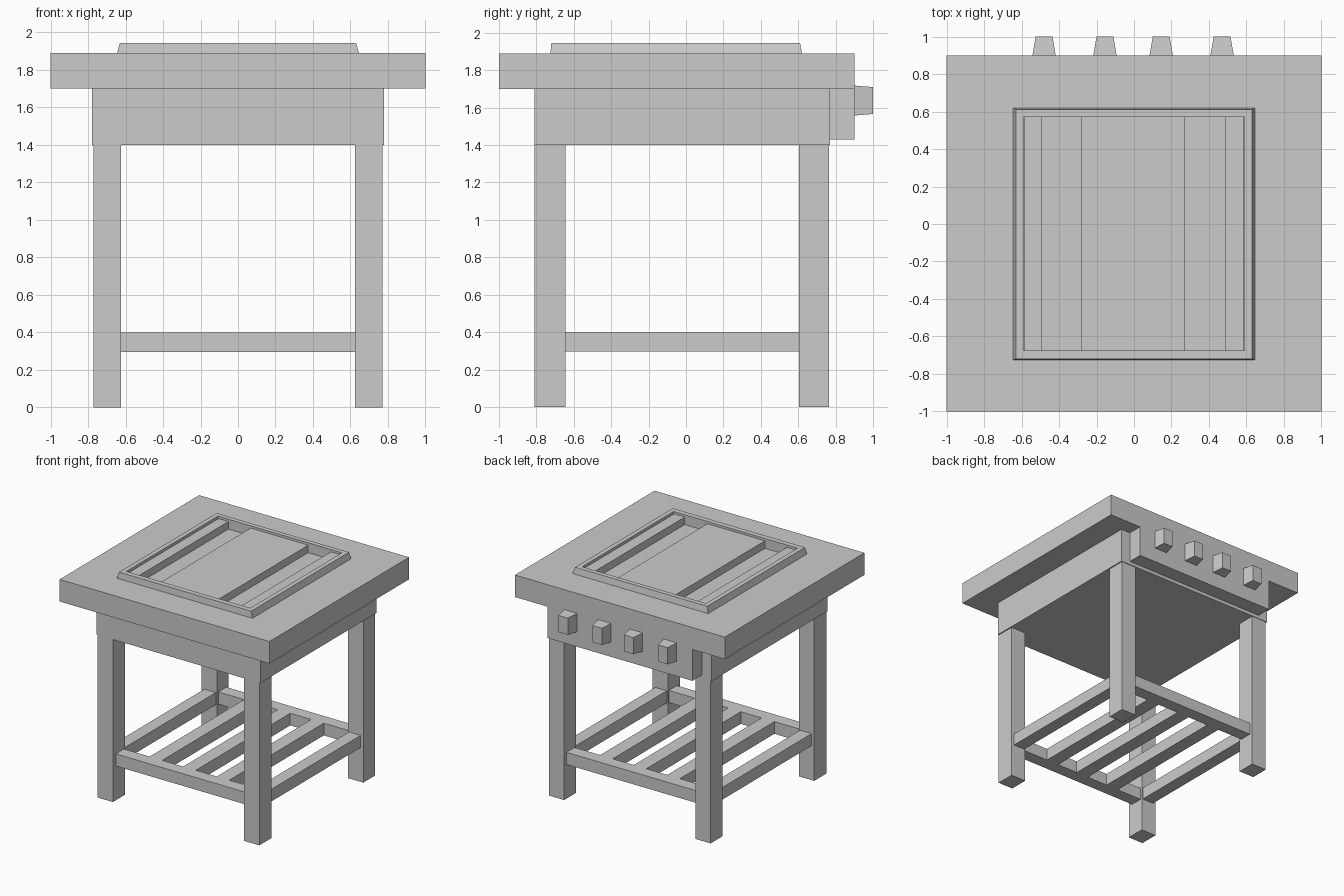
import bpy, bmesh

if "Cube" in bpy.data.objects:
    bpy.data.objects.remove(bpy.data.objects["Cube"])


def loft(name, sections):
    """Closed shell through rectangular sections (x0, x1, y0, y1, z)."""
    bm = bmesh.new()
    rings = []
    for x0, x1, y0, y1, z in sections:
        rings.append([bm.verts.new(p) for p in
                      ((x0, y0, z), (x1, y0, z), (x1, y1, z), (x0, y1, z))])
    for a, b in zip(rings, rings[1:]):
        for i in range(4):
            j = (i + 1) % 4
            bm.faces.new((a[i], a[j], b[j], b[i]))
    bm.faces.new(rings[0][::-1])
    bm.faces.new(rings[-1])
    bmesh.ops.recalc_face_normals(bm, faces=bm.faces)
    mesh = bpy.data.meshes.new(name)
    bm.to_mesh(mesh)
    bm.free()
    obj = bpy.data.objects.new(name, mesh)
    bpy.context.collection.objects.link(obj)
    return obj


def box(name, x0, x1, y0, y1, z0, z1):
    return loft(name, [(x0, x1, y0, y1, z0), (x0, x1, y0, y1, z1)])


# Worktop with a raised rim around a shallow recess
loft("worktop", [
    (-1, 1, -1, 0.9, 1.70),
    (-1, 1, -1, 0.9, 1.89),
    (-0.645, 0.645, -0.725, 0.62, 1.89),
    (-0.63, 0.63, -0.72, 0.61, 1.945),
    (-0.59, 0.59, -0.675, 0.57, 1.945),
    (-0.59, 0.59, -0.675, 0.57, 1.86),
])

# Grill plates inside the rim
for label, x0, x1 in (("left", -0.585, -0.49), ("centre", -0.28, 0.27), ("right", 0.485, 0.585)):
    box(f"grill_plate_{label}", x0, x1, -0.675, 0.57, 1.86, 1.925)

# Body under the worktop and the control panel on the back
box("body", -0.78, 0.78, -0.81, 0.77, 1.40, 1.70)
box("control_panel", -0.69, 0.69, 0.77, 0.9, 1.43, 1.70)

# Tapered knobs, lofted upwards then turned to face +y
for i, x in enumerate((-0.48, -0.155, 0.145, 0.47)):
    knob = loft(f"knob_{i + 1}", [
        (-0.062, 0.062, -0.08, 0.08, 0),
        (-0.045, 0.045, -0.072, 0.072, 0.1),
    ])
    knob.rotation_euler.x = -1.5707963
    knob.location = (x, 0.9, 1.638)

# Legs and side rails, mirrored left to right
for side, s in (("left", -1), ("right", 1)):
    x0, x1 = sorted((0.625 * s, 0.77 * s))
    box(f"front_leg_{side}", x0, x1, -0.81, -0.645, 0, 1.40)
    box(f"back_leg_{side}", x0, x1, 0.605, 0.765, 0, 1.40)
    x0, x1 = sorted((0.635 * s, 0.745 * s))
    box(f"side_rail_{side}", x0, x1, -0.65, 0.61, 0.295, 0.40)

# Front and back rails
box("front_rail", -0.63, 0.63, -0.77, -0.66, 0.295, 0.40)
box("back_rail", -0.63, 0.63, 0.625, 0.735, 0.295, 0.40)

# Shelf slats
for i, x in enumerate((-0.32, 0, 0.32)):
    box(f"shelf_slat_{i + 1}", x - 0.06, x + 0.06, -0.665, 0.63, 0.295, 0.40)
